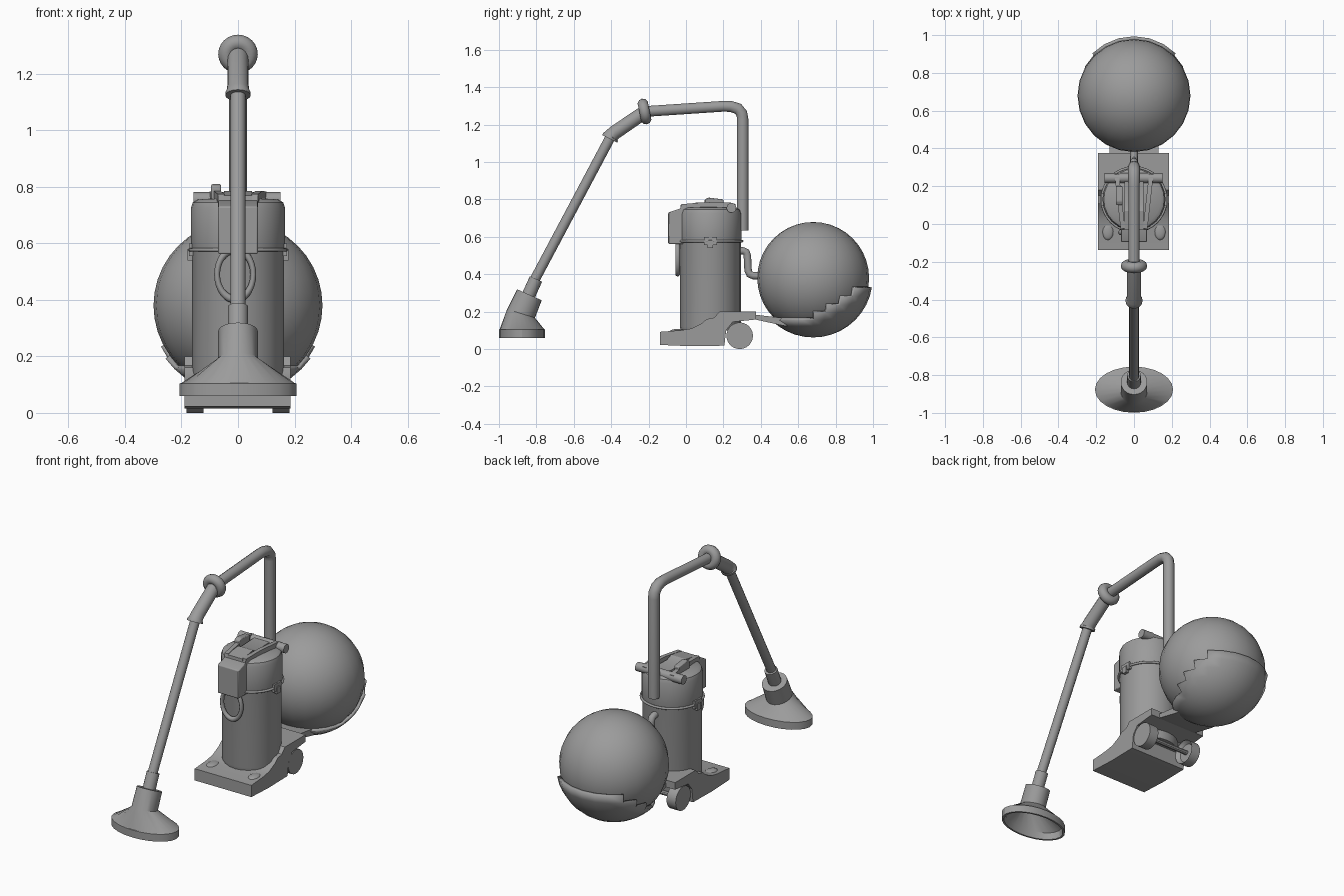
import bpy, bmesh, math
from mathutils import Matrix, Vector

if "Cube" in bpy.data.objects:
    bpy.data.objects.remove(bpy.data.objects["Cube"])

C, S, PI = math.cos, math.sin, math.pi
GREY = bpy.data.materials.new('dark_grey')
GREY.diffuse_color = (0.33, 0.33, 0.33, 1)
GREY.use_nodes = True
GREY.node_tree.nodes["Principled BSDF"].inputs["Base Color"].default_value = GREY.diffuse_color


def finish(name, bm, smooth=35):
    bmesh.ops.recalc_face_normals(bm, faces=bm.faces[:])
    me = bpy.data.meshes.new(name)
    bm.to_mesh(me)
    bm.free()
    me.materials.append(GREY)
    ob = bpy.data.objects.new(name, me)
    bpy.context.collection.objects.link(ob)
    bpy.ops.object.select_all(action='DESELECT')
    ob.select_set(True)
    bpy.context.view_layer.objects.active = ob
    bpy.ops.object.shade_smooth_by_angle(angle=math.radians(smooth))
    return ob


def loft(name, rings, n=20, smooth=35):
    """Skin rings given as (y, z, rx, ry, tilt)."""
    bm = bmesh.new()
    loops = []
    for y, z, rx, ry, t in rings:
        loops.append([bm.verts.new((rx * C(a), y + ry * S(a) * C(t), z + ry * S(a) * S(t)))
                      for a in (2 * PI * i / n for i in range(n))])
    for a, b in zip(loops, loops[1:]):
        for i in range(n):
            j = (i + 1) % n
            bm.faces.new((a[i], a[j], b[j], b[i]))
    bm.faces.new(loops[0])
    bm.faces.new(loops[-1])
    return finish(name, bm, smooth)


def pipe(name, pts, n=12):
    """Round tube along (y, z, radius) points in the centre plane."""
    rings = []
    for i, (y, z, r) in enumerate(pts):
        a, b = pts[max(i - 1, 0)], pts[min(i + 1, len(pts) - 1)]
        rings.append((y, z, r, r, math.atan2(b[1] - a[1], b[0] - a[0]) + PI / 2))
    return loft(name, rings, n, 50)


def prism(name, prof, x0, x1, bevel=0.0):
    """Extrude a (y, z) side profile across x."""
    bm = bmesh.new()
    f = bm.faces.new([bm.verts.new((x0, y, z)) for y, z in prof])
    ext = bmesh.ops.extrude_face_region(bm, geom=[f])['geom']
    bmesh.ops.translate(bm, vec=(x1 - x0, 0, 0),
                        verts=[v for v in ext if isinstance(v, bmesh.types.BMVert)])
    ob = finish(name, bm, 25)
    if bevel:
        m = ob.modifiers.new('bevel', 'BEVEL')
        m.width, m.segments = bevel, 2
    return ob


def rod(name, x0, x1, y, z, r, n=20, dish=0):
    """Cylinder across x; dish recesses the cap facing that x direction."""
    bm = bmesh.new()
    bmesh.ops.create_cone(bm, cap_ends=True, segments=n, radius1=r, radius2=r, depth=abs(x1 - x0),
                          matrix=Matrix.Translation(((x0 + x1) / 2, y, z)) @ Matrix.Rotation(PI / 2, 4, 'Y'))
    if dish:
        bm.normal_update()
        caps = [f for f in bm.faces if f.normal.x * dish > 0.99]
        bmesh.ops.inset_region(bm, faces=caps, thickness=0.018)
        bmesh.ops.translate(bm, vec=(-dish * 0.02, 0, 0), verts=list({v for f in caps for v in f.verts}))
    return finish(name, bm)


def torus(name, loc, major, minor, rot, scale=(1, 1, 1), n=32):
    bpy.ops.mesh.primitive_torus_add(location=loc, rotation=rot, major_radius=major,
                                     minor_radius=minor, major_segments=n, minor_segments=10)
    ob = bpy.context.object
    ob.name, ob.scale = name, scale
    ob.data.materials.append(GREY)
    bpy.ops.object.shade_smooth()
    return ob


# Canister body with rounded lid
Y = 0.13
loft('canister_body', [(Y, z, r, r, 0) for r, z in
     ((0.158, 0.10), (0.163, 0.12), (0.163, 0.57), (0.167, 0.585), (0.167, 0.725),
      (0.16, 0.745), (0.142, 0.756), (0.02, 0.762))], 24)
torus('clamp_band', (0, Y, 0.577), 0.17, 0.007, (0, 0, 0))
for s in (-1, 1):
    prism('side_latch', [(0.095, 0.555), (0.165, 0.555), (0.165, 0.6), (0.095, 0.6)], s * 0.155, s * 0.174)
    prism('latch_clip', [(0.115, 0.54), (0.145, 0.54), (0.145, 0.58), (0.115, 0.58)], s * 0.155, s * 0.179)

# Wheeled base, pedals, wheels and axle
prism('base', [(-0.138, 0.022), (-0.138, 0.092), (-0.03, 0.1), (0.03, 0.11), (0.085, 0.138),
               (0.11, 0.16), (0.15, 0.168), (0.18, 0.2), (0.375, 0.2), (0.375, 0.158),
               (0.25, 0.145), (0.215, 0.1), (0.205, 0.018), (0.03, 0.015)], -0.19, 0.185)
for s in (-1, 1):
    bm = bmesh.new()
    bmesh.ops.create_uvsphere(bm, u_segments=16, v_segments=8, radius=1)
    bmesh.ops.transform(bm, verts=bm.verts[:], matrix=Matrix.Translation((s * 0.138, -0.04, 0.096))
                        @ Matrix.Diagonal((0.03, 0.045, 0.012, 1)))
    finish('foot_pedal', bm)
    rod('wheel', s * 0.122, s * 0.182, 0.287, 0.071, 0.071, 24, -s)
rod('axle', -0.15, 0.15, 0.287, 0.071, 0.014, 10)
prism('cradle_tongue', [(0.36, 0.185), (0.5, 0.168), (0.62, 0.155), (0.62, 0.115), (0.52, 0.125), (0.36, 0.16)],
      -0.13, 0.13)

# Large ball and its stepped cradle
BALL = Vector((0, 0.68, 0.38))
bm = bmesh.new()
bmesh.ops.create_uvsphere(bm, u_segments=24, v_segments=20, radius=0.299, matrix=Matrix.Translation(BALL))
finish('ball', bm, 60)
bm = bmesh.new()
bmesh.ops.create_uvsphere(bm, u_segments=24, v_segments=20, radius=0.3, matrix=Matrix.Translation(BALL))
bmesh.ops.delete(bm, context='FACES', geom=[
    f for f in bm.faces
    if f.calc_center_median().z > max(0.155, 0.155 + 0.56 * (f.calc_center_median().y - 0.63))])
cradle = finish('ball_cradle', bm, 30)
m = cradle.modifiers.new('thickness', 'SOLIDIFY')
m.thickness, m.offset = 0.018, 1

# Link pipe from canister to ball
pipe('link_pipe', [(0.26, 0.525, 0.02), (0.305, 0.525, 0.02), (0.322, 0.518, 0.02), (0.328, 0.5, 0.02),
                   (0.332, 0.42, 0.02), (0.34, 0.4, 0.02), (0.36, 0.392, 0.02), (0.42, 0.39, 0.02)])

# Hose, collar, grip and wand
pipe('hose', [(0.303, 0.635, 0.032), (0.303, 1.23, 0.032), (0.298, 1.26, 0.032), (0.278, 1.285, 0.032),
              (0.24, 1.297, 0.031), (0.2, 1.298, 0.03), (-0.22, 1.27, 0.03)], 10)
prism('hose_mount', [(0.26, 0.64), (0.3, 0.64), (0.3, 0.72), (0.26, 0.72)], -0.025, 0.025)
torus('hose_collar', (0, -0.222, 1.27), 0.041, 0.029, (PI / 2 + 0.2, 0, 0), n=24)
pipe('grip', [(-0.21, 1.272, 0.037), (-0.25, 1.247, 0.037), (-0.38, 1.158, 0.038),
              (-0.40, 1.14, 0.039), (-0.403, 1.134, 0.045), (-0.408, 1.124, 0.045)], 16)
pipe('wand', [(-0.40, 1.14, 0.027), (-0.82, 0.35, 0.027)])
pipe('wand_sleeve', [(-0.802, 0.375, 0.036), (-0.845, 0.28, 0.036)], 16)

# Flared hollow floor nozzle
loft('floor_nozzle', [(-0.837, 0.29, 0.07, 0.072, -0.42), (-0.882, 0.19, 0.07, 0.078, -0.3),
                      (-0.877, 0.106, 0.2, 0.119, 0), (-0.877, 0.104, 0.207, 0.122, 0),
                      (-0.877, 0.06, 0.207, 0.122, 0), (-0.877, 0.06, 0.194, 0.112, 0),
                      (-0.877, 0.1, 0.188, 0.108, 0), (-0.88, 0.18, 0.06, 0.065, -0.3)], 24, 25)

# Motor housing, top bridge, switch and cross handle
prism('front_housing', [(-0.095, 0.562), (-0.095, 0.73), (-0.03, 0.752), (0.0, 0.752), (0.0, 0.562)],
      -0.07, 0.07, 0.005)
prism('top_bridge', [(-0.03, 0.74), (-0.028, 0.77), (0.07, 0.785), (0.11, 0.77), (0.24, 0.775), (0.24, 0.74)],
      -0.05, 0.05)
for s in (-1, 1):
    arm = prism('bridge_arm', [(-0.03, 0.745), (-0.025, 0.774), (0.1, 0.785), (0.235, 0.784),
                               (0.265, 0.775), (0.265, 0.745)], -0.012, 0.012)
    arm.location.x = s * 0.062
    arm.rotation_euler.z = -s * 0.11
rod('cross_handle', -0.157, 0.15, 0.243, 0.755, 0.026)
prism('switch_knob', [(0.1, 0.75), (0.1, 0.8), (0.12, 0.81), (0.2, 0.8), (0.2, 0.75)], -0.095, -0.06, 0.005)

# Carry ring on the front
torus('front_ring', (-0.01, -0.045, 0.49), 0.08, 0.013, (PI / 2, 0, 0), (0.8, 1.1, 1))
